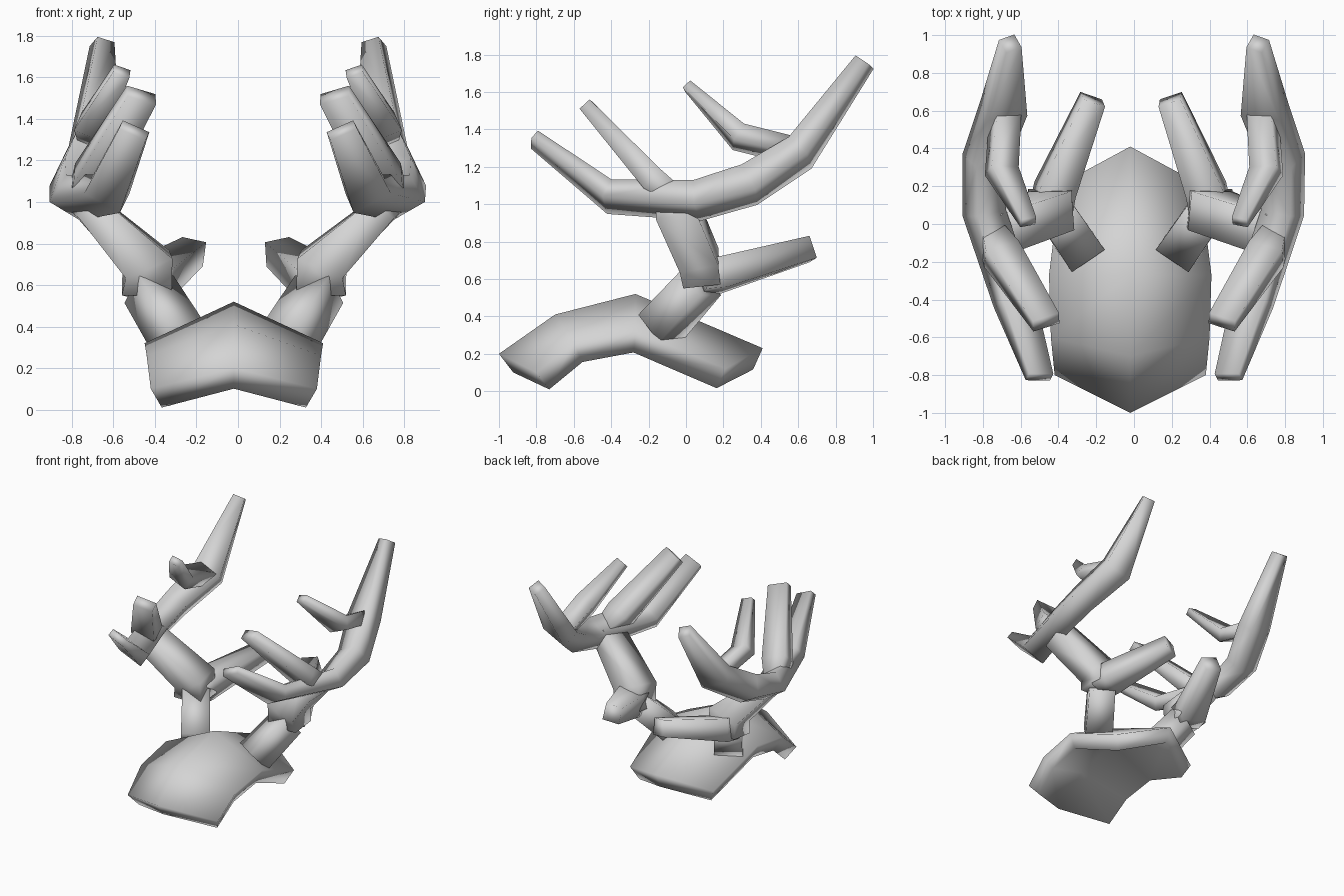
import bpy, bmesh, math
from mathutils import Vector

if "Cube" in bpy.data.objects:
    bpy.data.objects.remove(bpy.data.objects["Cube"], do_unlink=True)

# One plain grey for everything
grey = bpy.data.materials.new("plain_grey")
grey.use_nodes = True
grey.diffuse_color = (0.66, 0.66, 0.66, 1)
grey.node_tree.nodes["Principled BSDF"].inputs["Base Color"].default_value = (0.66, 0.66, 0.66, 1)

CORNERS = ((1, 1), (-1, 1), (-1, -1), (1, -1))
Y, Z = Vector((0, 1, 0)), Vector((0, 0, 1))


def finish(name, bm):
    bmesh.ops.recalc_face_normals(bm, faces=bm.faces)
    mesh = bpy.data.meshes.new(name)
    bm.to_mesh(mesh)
    bm.free()
    mesh.materials.append(grey)
    mesh.shade_smooth()
    obj = bpy.data.objects.new(name, mesh)
    bpy.context.collection.objects.link(obj)
    return obj


def branch(name, path, up, tilt, side):
    """Tapering four-sided bar; path rows are x, y, z, half width, half height."""
    bm = bmesh.new()
    points = [Vector(p[:3]) for p in path]
    cos, sin = math.cos(math.radians(tilt)), math.sin(math.radians(tilt))
    rings = []
    for i, p in enumerate(path):
        tangent = Vector()
        if i > 0:
            tangent += (points[i] - points[i - 1]).normalized()
        if i < len(points) - 1:
            tangent += (points[i + 1] - points[i]).normalized()
        tangent.normalize()
        across = tangent.cross(up).normalized()
        high = across.cross(tangent)
        across, high = across * cos + high * sin, high * cos - across * sin
        ring = []
        for u, v in CORNERS:
            co = points[i] + across * u * p[3] + high * v * p[4]
            # the foot of each antler follows the slightly off-centre skull
            shift = -0.02 * min(1, max(0, (1.1 - co.z) / 0.5))
            ring.append(bm.verts.new((co.x * side + shift, co.y, co.z)))
        rings.append(ring)
    for a, b in zip(rings, rings[1:]):
        for k in range(4):
            n = (k + 1) % 4
            bm.faces.new((a[k], a[n], b[n], b[k]))
    bm.faces.new(rings[0])
    bm.faces.new(rings[-1])
    finish(name, bm)


# Skull plate: ridge point and side point for each row, front to back
rows = [
    ((-1.00, 0.20), (0.40, -0.80, 0.10)),
    ((-0.70, 0.41), (0.42, -0.60, 0.26)),
    ((-0.27, 0.52), (0.43, -0.27, 0.32)),
    ((0.41, 0.23), (0.37, 0.21, 0.12)),
]
bm = bmesh.new()
grid = []
for (ry, rz), (sx, sy, sz) in rows:
    grid.append([bm.verts.new((x - 0.02, y, z)) for x, y, z in
                 ((-sx, sy, sz), (0, ry, rz), (sx, sy, sz))])
for a, b in zip(grid, grid[1:]):
    for k in range(2):
        bm.faces.new((a[k], a[k + 1], b[k + 1], b[k]))
plate = finish("skull_plate", bm)
if plate.data.polygons[0].normal.z < 0:
    plate.data.flip_normals()
shell = plate.modifiers.new("thickness", "SOLIDIFY")
shell.thickness = 0.125
shell.offset = -1

# Antler branches, given for the left side: up axis, tilt, path
branches = {
    "foot": (Z, 0, [
        (0.26, -0.14, 0.335, 0.105, 0.10),
        (0.41, 0.08, 0.58, 0.10, 0.09)]),
    "stem": (Y, 0, [
        (0.42, 0.085, 0.56, 0.12, 0.10),
        (0.42, 0.07, 0.70, 0.12, 0.105),
        (0.73, -0.055, 0.99, 0.07, 0.11)]),
    "back_tine": (Z, 12, [
        (0.42, 0.08, 0.61, 0.10, 0.085),
        (0.40, 0.18, 0.62, 0.10, 0.085),
        (0.205, 0.66, 0.76, 0.062, 0.062)]),
    "main_beam": (Z, 30, [
        (0.50, -0.81, 1.345, 0.07, 0.028),
        (0.63, -0.41, 1.04, 0.10, 0.055),
        (0.79, 0.06, 1.02, 0.09, 0.075),
        (0.79, 0.34, 1.105, 0.09, 0.085),
        (0.69, 0.61, 1.275, 0.11, 0.07),
        (0.655, 0.955, 1.76, 0.045, 0.045)]),
    "front_tine": (Z, -22, [
        (0.76, -0.03, 1.02, 0.06, 0.05),
        (0.70, -0.16, 1.11, 0.095, 0.068),
        (0.465, -0.52, 1.515, 0.075, 0.037)]),
    "upper_tine": (Z, -25, [
        (0.68, 0.60, 1.28, 0.07, 0.05),
        (0.70, 0.28, 1.36, 0.077, 0.053),
        (0.56, 0.01, 1.63, 0.042, 0.027)]),
}
for label, side in (("left", 1), ("right", -1)):
    for part, (up, tilt, path) in branches.items():
        branch(f"{label}_{part}", path, up, tilt, side)
